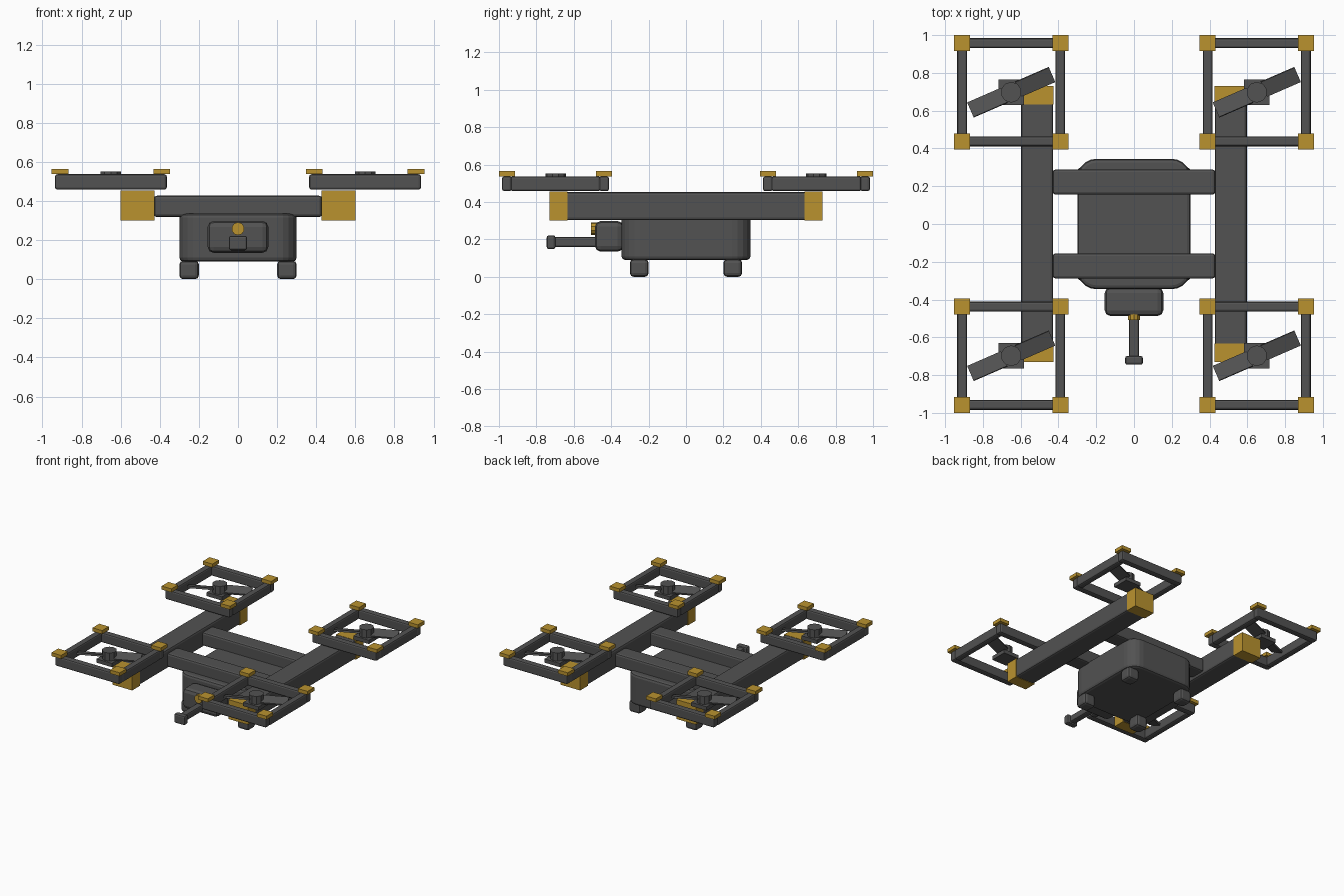
import bpy, bmesh
from math import radians, cos, sin
from mathutils import Matrix

old = bpy.data.objects.get("Cube")
if old:
    bpy.data.objects.remove(old, do_unlink=True)


def material(name, rgb):
    m = bpy.data.materials.new(name)
    m.use_nodes = True
    m.diffuse_color = (*rgb, 1)
    bsdf = m.node_tree.nodes["Principled BSDF"]
    bsdf.inputs["Base Color"].default_value = (*rgb, 1)
    bsdf.inputs["Roughness"].default_value = 0.7
    return m


GREY = material("dark grey", (0.085, 0.085, 0.085))
GOLD = material("golden yellow", (0.49, 0.29, 0.028))


def finish(name, bm, mat):
    bmesh.ops.recalc_face_normals(bm, faces=bm.faces)
    mesh = bpy.data.meshes.new(name)
    bm.to_mesh(mesh)
    bm.free()
    mesh.materials.append(mat)
    ob = bpy.data.objects.new(name, mesh)
    bpy.context.collection.objects.link(ob)
    return ob


def box(name, x, y, z, mat=GREY, bevel=0, segments=2, corner=0):
    """Box from axis ranges; corner rounds the upright edges, bevel the rest."""
    bm = bmesh.new()
    bmesh.ops.create_cube(bm, size=1)
    for v in bm.verts:
        for i, (lo, hi) in enumerate((x, y, z)):
            v.co[i] = lo if v.co[i] < 0 else hi
    if corner:
        upright = [e for e in bm.edges
                   if abs(e.verts[0].co.z - e.verts[1].co.z) > 1e-4]
        bmesh.ops.bevel(bm, geom=upright, offset=corner, segments=5,
                        profile=0.5, affect='EDGES')
        edges = [e for e in bm.edges
                 if abs(e.verts[0].co.z - e.verts[1].co.z) < 1e-4]
    else:
        edges = bm.edges[:]
    if bevel:
        bmesh.ops.bevel(bm, geom=edges, offset=bevel, segments=segments,
                        profile=0.5, affect='EDGES')
    return finish(name, bm, mat)


def around(centre, half):
    return (centre - half, centre + half)


def cylinder(name, centre, radius, depth, mat, sides, along_y=False):
    bm = bmesh.new()
    turn = Matrix.Rotation(radians(90), 4, 'X') if along_y else Matrix()
    bmesh.ops.create_cone(bm, cap_ends=True, segments=sides, radius1=radius,
                          radius2=radius, depth=depth,
                          matrix=Matrix.Translation(centre) @ turn)
    return finish(name, bm, mat)


# Central body and its feet
box("body", (-0.3, 0.3), (-0.345, 0.345), (0.09, 0.335), bevel=0.02, corner=0.1)
for sx in (-1, 1):
    for sy in (-1, 1):
        box("foot", around(0.25 * sx, 0.05), around(0.25 * sy, 0.05),
            (0, 0.095), bevel=0.02)

# Cross beams over the body
for sy in (-1, 1):
    box("cross_beam", (-0.43, 0.43), around(0.222 * sy, 0.067),
        (0.318, 0.427), bevel=0.015)

# Long side beams with coloured end blocks
for sx in (-1, 1):
    box("side_beam", around(0.513 * sx, 0.085), (-0.65, 0.65),
        (0.303, 0.453), bevel=0.015)
    for sy in (-1, 1):
        box("beam_end", around(0.513 * sx, 0.087), around(0.682 * sy, 0.049),
            (0.3, 0.455), GOLD)

# Front sensor unit with lamp and probe
box("sensor_housing", (-0.155, 0.155), (-0.487, -0.335), (0.135, 0.298), bevel=0.03)
cylinder("lamp", (0, -0.475, 0.258), 0.033, 0.065, GOLD, 10, along_y=True)
box("probe_rod", (-0.026, 0.026), (-0.71, -0.46), (0.16, 0.212), bevel=0.01)
box("probe_tip", around(0, 0.047), (-0.745, -0.698), (0.148, 0.222), bevel=0.012)


def rotor(sx, sy):
    """Guard frame, motor, hub and two pitched blades for one corner."""
    cx, cy = 0.65 * sx, 0.6975 * sy
    half, z = 0.26, (0.458, 0.537)
    for s in (-1, 1):
        box("guard_bar_across", around(cx, 0.286), around(cy + half * s, 0.026),
            z, bevel=0.012)
        box("guard_bar_along", around(cx + half * s, 0.026), around(cy, 0.24),
            z, bevel=0.012)
        for t in (-1, 1):
            box("guard_cap", around(cx + half * s, 0.0425),
                around(cy + half * t, 0.0425), (0.537, 0.565), GOLD)
    box("motor_mount", around(cx, 0.068), around(cy, 0.068), (0.458, 0.488))
    cylinder("rotor_hub", (cx, cy, 0.505), 0.055, 0.094, GREY, 10)
    angle = radians(23.5)
    for s in (-1, 1):
        blade = box("rotor_blade", around(0, 0.0975), around(0, 0.0435),
                    around(0, 0.007))
        blade.location = (cx + 0.138 * s * cos(angle),
                          cy + 0.138 * s * sin(angle), 0.508)
        blade.rotation_euler = (radians(16) * s, 0, angle)


for sx in (-1, 1):
    for sy in (-1, 1):
        rotor(sx, sy)
